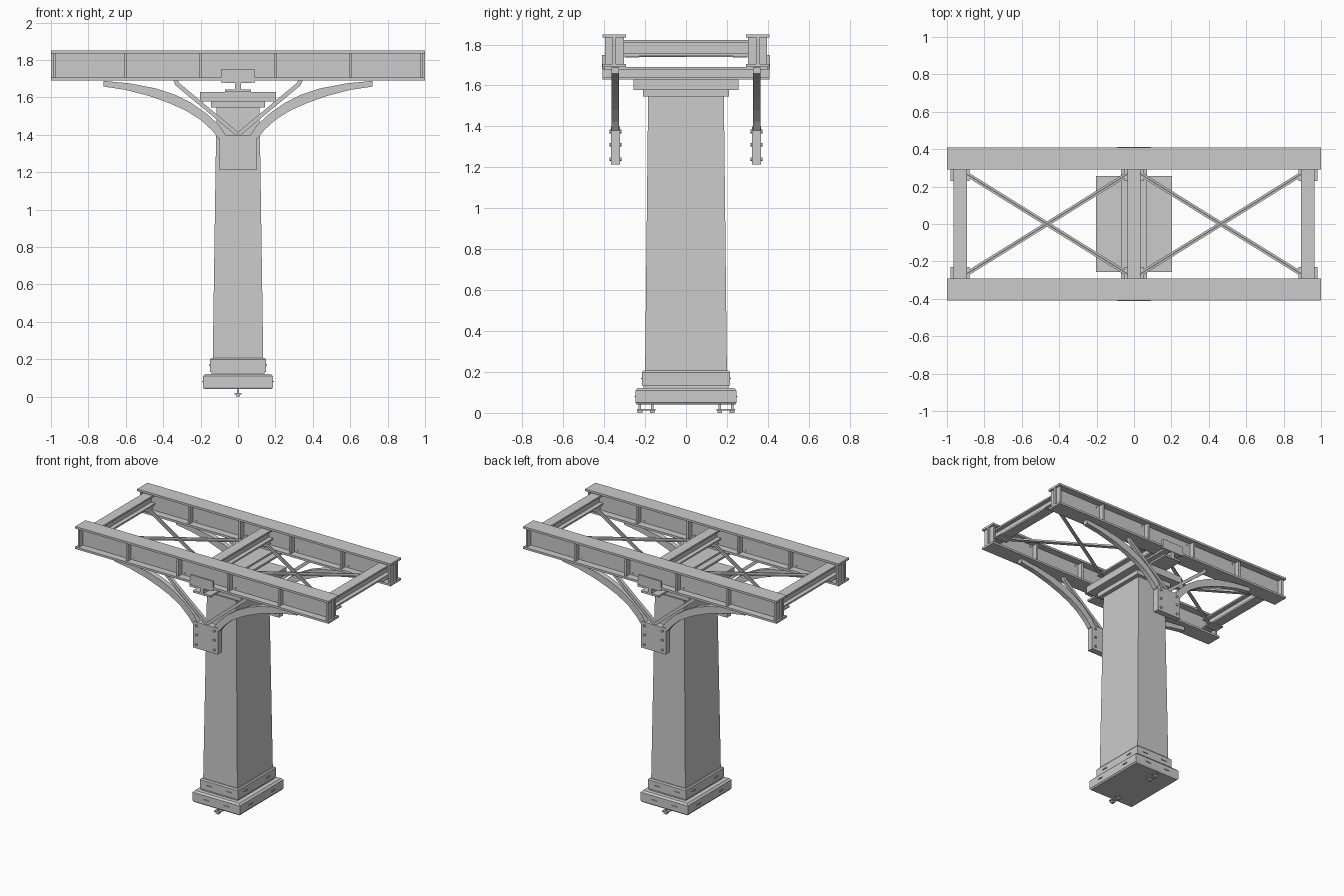
import bpy, bmesh, math
from mathutils import Vector

if "Cube" in bpy.data.objects:
    bpy.data.objects.remove(bpy.data.objects["Cube"])


def make(name, bm):
    bmesh.ops.recalc_face_normals(bm, faces=bm.faces)
    me = bpy.data.meshes.new(name)
    bm.to_mesh(me)
    bm.free()
    ob = bpy.data.objects.new(name, me)
    bpy.context.collection.objects.link(ob)
    return ob


def add_box(bm, x0, x1, y0, y1, z0, z1):
    vs = bmesh.ops.create_cube(bm, size=1)["verts"]
    for v in vs:
        v.co = Vector(((x0 + x1) / 2 + v.co.x * (x1 - x0),
                       (y0 + y1) / 2 + v.co.y * (y1 - y0),
                       (z0 + z1) / 2 + v.co.z * (z1 - z0)))


def boxes(name, items):
    bm = bmesh.new()
    for b in items:
        add_box(bm, *b)
    return make(name, bm)


def tapered(name, layers):
    """Rectangular stack: each layer is (half x, half y, z)."""
    bm = bmesh.new()
    prev = None
    for hx, hy, z in layers:
        ring = [bm.verts.new((sx * hx, sy * hy, z))
                for sx, sy in ((-1, -1), (1, -1), (1, 1), (-1, 1))]
        if prev:
            for i in range(4):
                bm.faces.new((prev[i], prev[(i + 1) % 4], ring[(i + 1) % 4], ring[i]))
        else:
            bm.faces.new(ring[::-1])
        prev = ring
    bm.faces.new(prev)
    return make(name, bm)


def strip(name, lower, upper, y0, y1):
    """Solid band between two xz edge lines, from y0 to y1."""
    bm = bmesh.new()
    rings = []
    for a, b in zip(lower, upper):
        rings.append([bm.verts.new((p[0], y, p[1]))
                      for p, y in ((a, y0), (a, y1), (b, y1), (b, y0))])
    for r, s in zip(rings, rings[1:]):
        for i in range(4):
            bm.faces.new((r[i], r[(i + 1) % 4], s[(i + 1) % 4], s[i]))
    bm.faces.new(rings[0])
    bm.faces.new(rings[-1])
    return make(name, bm)


def bar(name, a, b, w, h):
    """Rectangular bar between two points at equal height."""
    a, b = Vector(a), Vector(b)
    d = b - a
    ob = boxes(name, [(-d.length / 2, d.length / 2, -w / 2, w / 2, -h / 2, 0 - h / 2 + 0.005),
                      (-d.length / 2, d.length / 2, -0.003, 0.003, -h / 2, h / 2)])
    ob.location = (a + b) / 2
    ob.rotation_euler.z = math.atan2(d.y, d.x)
    return ob


def bolts(name, points, r, depth):
    """Hexagonal bolt heads along y."""
    bm = bmesh.new()
    for p in points:
        vs = bmesh.ops.create_cone(bm, cap_ends=True, segments=6, radius1=r,
                                   radius2=r, depth=depth)["verts"]
        for v in vs:
            v.co = Vector((v.co.x + p[0], v.co.z + p[1], v.co.y + p[2]))
    return make(name, bm)


# Column, base and cap
tapered("column_shaft", [(0.135, 0.2, 0.2), (0.115, 0.185, 1.55)])
tapered("base_slab", [(0.18, 0.24, 0.04), (0.187, 0.246, 0.05),
                      (0.187, 0.246, 0.11), (0.175, 0.235, 0.122)])
tapered("base_step", [(0.142, 0.207, 0.12), (0.142, 0.207, 0.133), (0.15, 0.215, 0.133),
                      (0.15, 0.215, 0.198), (0.143, 0.208, 0.206)])
tapered("cap_lower", [(0.145, 0.21, 1.545), (0.145, 0.21, 1.577)])
tapered("cap_upper", [(0.203, 0.256, 1.577), (0.203, 0.256, 1.628)])

# Small fixings on the base
pegs = []
for s in (-1, 1):
    for hx, hy, z in ((0.187, 0.246, 0.08), (0.15, 0.215, 0.168)):
        for t in (-0.08, 0.08):
            pegs.append((t - 0.02, t + 0.02, s * hy - 0.006, s * hy + 0.006, z - 0.003, z + 0.003))
            pegs.append((s * hx - 0.006, s * hx + 0.006, t * 1.6 - 0.02, t * 1.6 + 0.02, z - 0.003, z + 0.003))
boxes("base_pegs", pegs)
feet = []
for s in (-1, 1):
    feet.append((-0.02, 0.02, s * 0.195 - 0.045, s * 0.195 + 0.045, 0.012, 0.02))
    for t in (0.165, 0.225):
        feet.append((-0.012, 0.012, s * t - 0.012, s * t + 0.012, 0, 0.012))
        feet.append((-0.006, 0.006, s * t - 0.006, s * t + 0.006, 0.02, 0.045))
boxes("base_feet", feet)

# Bearing beam resting on the cap
boxes("bearing_beam", [(-0.07, 0.07, -0.408, 0.408, 1.628, 1.642),
                       (-0.015, 0.015, -0.408, 0.408, 1.642, 1.676),
                       (-0.07, 0.07, -0.408, 0.408, 1.676, 1.69)])

# Upper and lower edges of the curved bracket arm
low = [(0.105, 1.38), (0.14, 1.425), (0.2, 1.48), (0.28, 1.53), (0.37, 1.57),
       (0.47, 1.606), (0.6, 1.64), (0.72, 1.658)]
up = [(0.06, 1.39), (0.1, 1.45), (0.17, 1.515), (0.25, 1.57), (0.34, 1.615),
      (0.44, 1.648), (0.58, 1.675), (0.72, 1.688)]

for s, side in ((-1, "front"), (1, "back")):
    yc = s * 0.35
    # Main girder with flanges, web and stiffeners
    parts = [(-1, 1, yc - 0.058, yc + 0.058, 1.835, 1.85),
             (-1, 1, yc - 0.058, yc + 0.058, 1.69, 1.705),
             (-1, 1, yc - 0.008, yc + 0.008, 1.705, 1.835)]
    for x in (-0.98, -0.6, -0.2, 0.2, 0.6, 0.98):
        parts.append((x - 0.007, x + 0.007, yc - 0.046, yc + 0.046, 1.705, 1.835))
    boxes(side + "_girder", parts)
    pts = [(x + d, yc + t * 0.009, z) for x in (-0.6, -0.2, 0.2, 0.6)
           for d in (-0.03, 0.03) for z in (1.72, 1.82) for t in (-1, 1)]
    bolts(side + "_girder_bolts", pts, 0.006, 0.008)

    # Outer bearing plate
    boxes(side + "_bearing_plate",
          [(-0.09, 0.09, s * 0.404 - 0.007, s * 0.404 + 0.007, 1.68, 1.75)])

    # Bracket plate with bolts
    yb = s * 0.345
    boxes(side + "_bracket_plate", [(-0.098, 0.098, yb - 0.022, yb + 0.022, 1.213, 1.4)])
    bolts(side + "_bracket_bolts",
          [(x, yb + t * 0.024, z) for x in (-0.07, 0.07) for z in (1.24, 1.31, 1.375)
           for t in (-1, 1)], 0.009, 0.012)

    # Curved arms and straight struts
    for m, hand in ((-1, "left"), (1, "right")):
        strip(f"{side}_{hand}_arm", [(m * x, z) for x, z in low],
              [(m * x, z) for x, z in up], yb - 0.018, yb + 0.018)
        strip(f"{side}_{hand}_strut", [(m * 0.01, 1.395), (m * 0.335, 1.665), (m * 0.345, 1.69)],
              [(m * -0.005, 1.41), (m * 0.318, 1.68), (m * 0.32, 1.69)], yb - 0.012, yb + 0.012)

# Cross beams between the girders
for x, name in ((-0.93, "left"), (0, "centre"), (0.93, "right")):
    boxes(name + "_cross_beam", [(x - 0.036, x + 0.036, -0.345, 0.345, 1.81, 1.822),
                                 (x - 0.036, x + 0.036, -0.345, 0.345, 1.745, 1.757),
                                 (x - 0.006, x + 0.006, -0.345, 0.345, 1.757, 1.81)])
    # Corner gussets
    boxes(name + "_gussets", [(x - 0.05, x + 0.05, min(s * 0.23, s * 0.3), max(s * 0.23, s * 0.3),
                               1.737, 1.745) for s in (-1, 1)])

# Diagonal bracing
for m, hand in ((-1, "left"), (1, "right")):
    for s, n in ((-1, "a"), (1, "b")):
        bar(f"{hand}_brace_{n}", (m * 0.03, s * 0.27, 1.75), (m * 0.9, -s * 0.27, 1.75), 0.024, 0.02)
